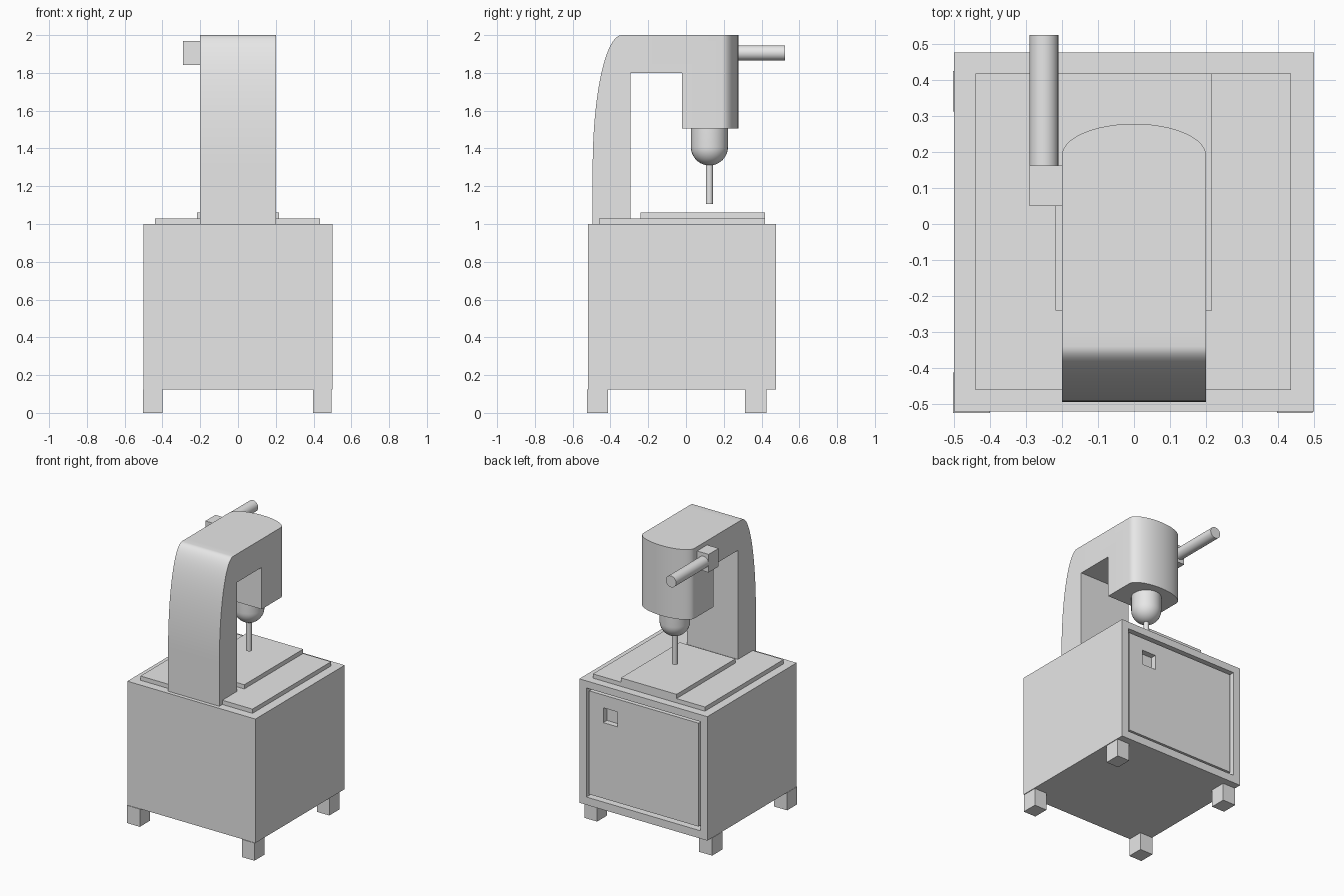
import bpy
import bmesh
from math import sin, cos, pi, radians
from mathutils import Matrix, Vector

cube = bpy.data.objects.get("Cube")
if cube:
    bpy.data.objects.remove(cube, do_unlink=True)

GREY = (0.8, 0.8, 0.8, 1.0)
mat = bpy.data.materials.new("plain grey")
mat.use_nodes = True
mat.diffuse_color = GREY
mat.node_tree.nodes["Principled BSDF"].inputs["Base Color"].default_value = GREY


def finish(name, bm, smooth=False):
    """Turn a bmesh into a named grey object."""
    bmesh.ops.recalc_face_normals(bm, faces=bm.faces)
    mesh = bpy.data.meshes.new(name)
    bm.to_mesh(mesh)
    bm.free()
    mesh.materials.append(mat)
    obj = bpy.data.objects.new(name, mesh)
    bpy.context.collection.objects.link(obj)
    if smooth:
        smooth_by_angle(obj)
    return obj


def activate(obj):
    bpy.ops.object.select_all(action="DESELECT")
    obj.select_set(True)
    bpy.context.view_layer.objects.active = obj


def smooth_by_angle(obj):
    activate(obj)
    bpy.ops.object.shade_smooth_by_angle(angle=radians(35))


def box(name, x, y, z):
    """Box from (low, high) ranges on each axis."""
    bm = bmesh.new()
    bmesh.ops.create_cube(bm, size=1)
    for v in bm.verts:
        v.co = [r[0] + (c + 0.5) * (r[1] - r[0]) for r, c in zip((x, y, z), v.co)]
    return finish(name, bm)


def prism(name, points, direction, smooth=True):
    """Closed outline pushed along a direction."""
    bm = bmesh.new()
    face = bm.faces.new([bm.verts.new(p) for p in points])
    new = bmesh.ops.extrude_face_region(bm, geom=[face])["geom"]
    moved = [g for g in new if isinstance(g, bmesh.types.BMVert)]
    bmesh.ops.translate(bm, verts=moved, vec=direction)
    return finish(name, bm, smooth)


def lathe(name, profile, origin, axis="Z", steps=32):
    """Solid of revolution from (radius, height) points."""
    bm = bmesh.new()
    verts = [bm.verts.new((r, 0, h)) for r, h in profile]
    edges = [bm.edges.new(pair) for pair in zip(verts, verts[1:])]
    bmesh.ops.spin(bm, geom=verts + edges, cent=(0, 0, 0), axis=(0, 0, 1),
                   angle=2 * pi, steps=steps, use_duplicate=False)
    bmesh.ops.remove_doubles(bm, verts=bm.verts, dist=0.0001)
    if axis == "Y":
        bm.transform(Matrix.Rotation(-pi / 2, 4, "X"))
    bm.transform(Matrix.Translation(Vector(origin)))
    return finish(name, bm, True)


def cut(obj, cutter):
    """Subtract a helper from an object, then drop the helper."""
    cutter.hide_render = True
    mod = obj.modifiers.new("cut", "BOOLEAN")
    mod.operation = "DIFFERENCE"
    mod.solver = "EXACT"
    mod.object = cutter
    activate(obj)
    bpy.ops.object.modifier_apply(modifier=mod.name)
    bpy.data.objects.remove(cutter, do_unlink=True)


# Cabinet with a recessed opening in the back
cabinet = box("cabinet", (-0.5, 0.5), (-0.52, 0.476), (0.125, 1.0))
cut(cabinet, box("opening_cutter", (-0.445, 0.445), (0.42, 0.6), (0.18, 0.95)))

# Door with a square finger pull
door = box("cabinet_door", (-0.425, 0.43), (0.42, 0.466), (0.2, 0.93))
cut(door, box("pull_cutter", (0.21, 0.32), (0.425, 0.6), (0.735, 0.84)))

# Four feet
for side, x in (("right", (-0.502, -0.4)), ("left", (0.397, 0.495))):
    box("front_foot_" + side, x, (-0.524, -0.412), (0, 0.125))
    box("back_foot_" + side, x, (0.312, 0.425), (0, 0.125))

# Base plate and work table
box("base_plate", (-0.44, 0.435), (-0.46, 0.417), (1.0, 1.03))
box("work_table", (-0.218, 0.217), (-0.24, 0.417), (1.03, 1.06))

# Column with its curved outer side
curve = [(-0.2, -0.34 - 0.154 * cos(t * pi / 48), 1.3 + 0.7 * sin(t * pi / 48))
         for t in range(25)]
prism("column", [(-0.2, -0.295, 1.0), (-0.2, -0.494, 1.0)] + curve
      + [(-0.2, -0.295, 2.0)], (0.4, 0, 0))

# Arm and rounded head in one piece, with the throat cut away
nose = [(0.2 * cos(t * pi / 32), 0.19 + 0.088 * sin(t * pi / 32), 1.505)
        for t in range(33)]
head = prism("arm_and_head", [(-0.2, -0.295, 1.505), (0.2, -0.295, 1.505)] + nose,
             (0, 0, 0.495), False)
cut(head, box("throat_cutter", (-0.3, 0.3), (-0.4, -0.022), (1.4, 1.8)))
smooth_by_angle(head)

# Chuck with a domed end, and the drill bit
dome = [(0.098 * cos(t * pi / 24), -0.098 * sin(t * pi / 24)) for t in range(13)]
lathe("chuck", [(0, 0.1), (0.098, 0.1)] + dome, (0, 0.124, 1.408))
lathe("drill_bit", [(0, 0), (0.019, 0), (0.019, 0.23), (0, 0.23)], (0, 0.124, 1.107))

# Feed lever and its mounting block
box("lever_block", (-0.29, -0.2), (0.05, 0.162), (1.842, 1.97))
lathe("feed_lever", [(0, 0), (0.04, 0), (0.04, 0.364), (0, 0.364)],
      (-0.25, 0.161, 1.906), "Y")
